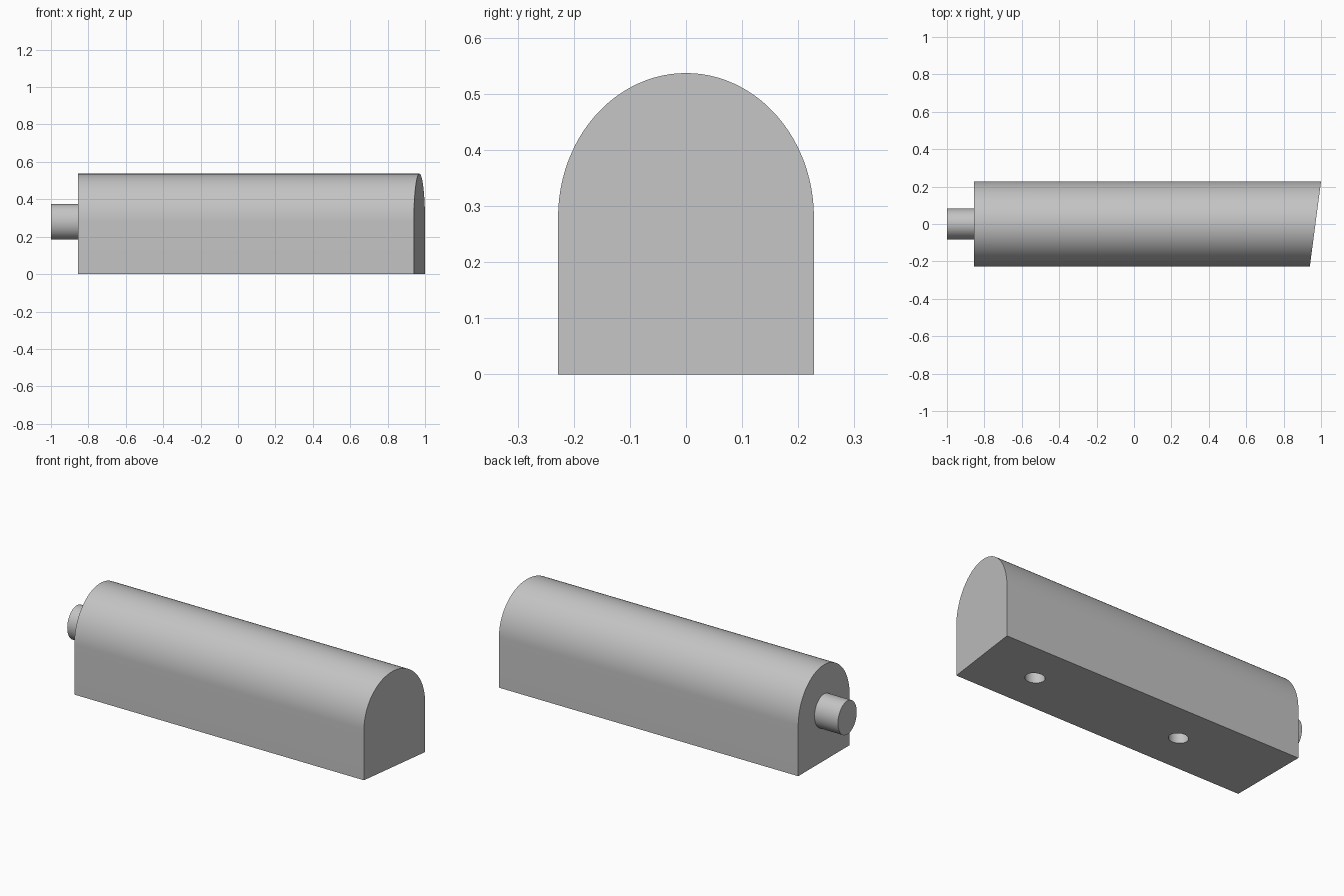
import bpy, bmesh, math

if "Cube" in bpy.data.objects:
    bpy.data.objects.remove(bpy.data.objects["Cube"])

HALF_W, TOP, AXIS_Z = 0.228, 0.537, 0.28
BACK_X, SQUASH = -0.855, 0.887      # round parts are narrower in y

grey = bpy.data.materials.new("light_grey")
grey.use_nodes = True
colour = (0.55, 0.55, 0.55, 1)
grey.diffuse_color = colour
grey.node_tree.nodes["Principled BSDF"].inputs["Base Color"].default_value = colour


def prism(name, outline, x0, end_x):
    """Extrude a (y, z) outline along x; end_x(y) gives the far end."""
    bm = bmesh.new()
    near = [bm.verts.new((x0, y, z)) for y, z in outline]
    far = [bm.verts.new((end_x(y), y, z)) for y, z in outline]
    bm.faces.new(near)
    bm.faces.new(far)
    for i in range(len(outline)):
        j = (i + 1) % len(outline)
        bm.faces.new((near[i], near[j], far[j], far[i]))
    bmesh.ops.recalc_face_normals(bm, faces=bm.faces)
    mesh = bpy.data.meshes.new(name)
    bm.to_mesh(mesh)
    bm.free()
    mesh.materials.append(grey)
    obj = bpy.data.objects.new(name, mesh)
    bpy.context.collection.objects.link(obj)
    return obj


def activate(obj):
    bpy.ops.object.select_all(action='DESELECT')
    obj.select_set(True)
    bpy.context.view_layer.objects.active = obj


def ellipse(ry, rz, start, stop, steps):
    angles = [start + (stop - start) * i / steps for i in range(steps + 1)]
    return [(ry * math.cos(a), AXIS_Z + rz * math.sin(a)) for a in angles]


# Arched body with a slanted far end
arch = ellipse(HALF_W, TOP - AXIS_Z, 0, math.pi, 48)
body = prism("body", [(-HALF_W, 0), (HALF_W, 0)] + arch, BACK_X,
             lambda y: 0.97 + 0.03 * y / HALF_W)

# Two blind holes in the underside
for x in (-0.283, 0.631):
    bpy.ops.mesh.primitive_cylinder_add(vertices=48, radius=0.052, depth=0.4,
                                        location=(x, 0, 0))
    cutter = bpy.context.object
    cutter.name = "hole_cutter"
    cutter.scale.y = SQUASH
    cutter.hide_render = True
    cutter.data.materials.append(grey)
    cut = body.modifiers.new("hole", 'BOOLEAN')
    cut.operation, cut.solver, cut.object = 'DIFFERENCE', 'EXACT', cutter
    activate(body)
    bpy.ops.object.modifier_apply(modifier=cut.name)
    bpy.data.objects.remove(cutter)

# Round peg on the square end
R = 0.094
peg = prism("peg", ellipse(R * SQUASH, R, 0, math.tau, 48)[:-1], -1.0,
            lambda y: BACK_X + 0.005)

for obj in (body, peg):
    activate(obj)
    bpy.ops.object.shade_smooth_by_angle(angle=math.radians(30))
